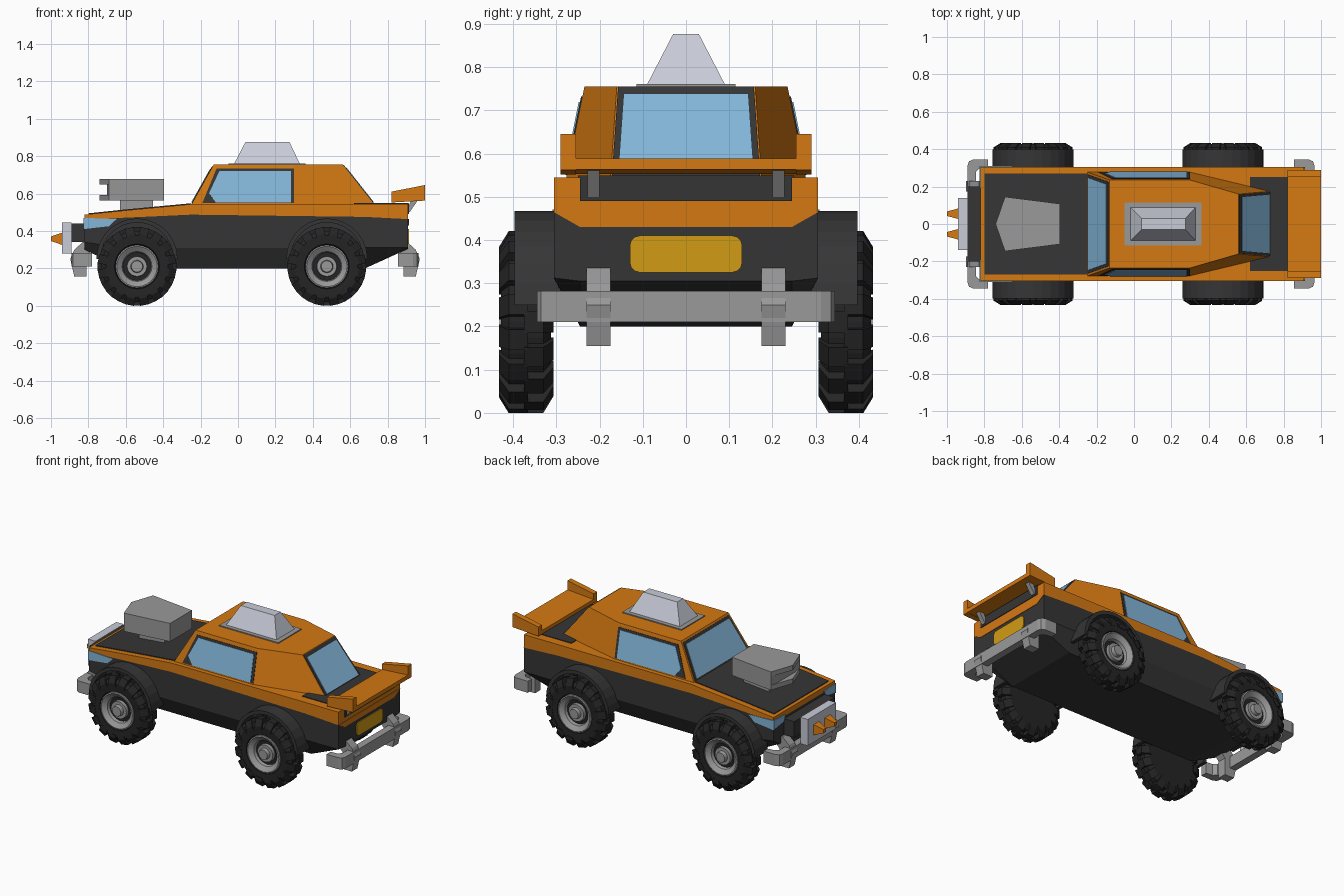
import bpy, bmesh, math
from mathutils import Vector

if "Cube" in bpy.data.objects:
    bpy.data.objects.remove(bpy.data.objects["Cube"])


def material(name, r, g, b):
    m = bpy.data.materials.new(name)
    m.diffuse_color = (r, g, b, 1)
    m.use_nodes = True
    m.node_tree.nodes["Principled BSDF"].inputs["Base Color"].default_value = m.diffuse_color
    return m


ORANGE = material("orange paint", 0.66, 0.19, 0.006)
DARK = material("dark panel", 0.036, 0.036, 0.036)
RUBBER = material("tire rubber", 0.018, 0.018, 0.018)
STEEL = material("grey steel", 0.32, 0.32, 0.32)
LIGHT = material("light metal", 0.58, 0.60, 0.68)
GLASS = material("blue glass", 0.23, 0.47, 0.70)
YELLOW = material("yellow plate", 0.64, 0.33, 0.007)


def finish(name, bm, *mats, smooth=False):
    bmesh.ops.recalc_face_normals(bm, faces=bm.faces)
    me = bpy.data.meshes.new(name)
    bm.to_mesh(me)
    bm.free()
    for m in mats:
        me.materials.append(m)
    ob = bpy.data.objects.new(name, me)
    bpy.context.collection.objects.link(ob)
    if smooth:
        bpy.context.view_layer.objects.active = ob
        ob.select_set(True)
        bpy.ops.object.shade_smooth_by_angle(angle=math.radians(30))
        ob.select_set(False)
    return ob


def add_loft(bm, rings):
    """Skin closed rings of equal length and cap both ends."""
    vs = [[bm.verts.new(p) for p in ring] for ring in rings]
    n = len(vs[0])
    for a, b in zip(vs, vs[1:]):
        for i in range(n):
            bm.faces.new((a[i], a[(i + 1) % n], b[(i + 1) % n], b[i]))
    bm.faces.new(vs[0])
    bm.faces.new(vs[-1])


def loft(name, rings, mat):
    bm = bmesh.new()
    add_loft(bm, rings)
    return finish(name, bm, mat)


def prism(name, pts, vec, mat):
    return loft(name, [pts, [Vector(p) + Vector(vec) for p in pts]], mat)


def box(name, x0, x1, y0, y1, z0, z1, mat):
    return prism(name, [(x0, y0, z0), (x1, y0, z0), (x1, y1, z0), (x0, y1, z0)], (0, 0, z1 - z0), mat)


def slab(name, xy, z0, z1, mat):
    return prism(name, [(x, y, z0) for x, y in xy], (0, 0, z1 - z0), mat)


# Body shell: x, underside, waist, colour split, top
sections = [(-0.82, 0.30, 0.34, 0.455, 0.487), (-0.62, 0.20, 0.31, 0.47, 0.508),
            (-0.25, 0.20, 0.31, 0.487, 0.543), (0.68, 0.20, 0.31, 0.475, 0.545),
            (0.91, 0.305, 0.312, 0.463, 0.545)]
bm = bmesh.new()
shell = []
for x, zb, zm, zs, zt in sections:
    levels = [(0.245, zb), (0.305, zm), (0.305, zs), (0.305, zt)]
    shell.append([[bm.verts.new((x, s * w, z)) for w, z in levels] for s in (-1, 1)])
for a, b in zip(shell, shell[1:]):
    for s in (0, 1):
        for i in range(3):
            f = bm.faces.new((a[s][i], b[s][i], b[s][i + 1], a[s][i + 1]))
            f.material_index = int(i == 2)
    for i in (0, 3):
        f = bm.faces.new((a[0][i], b[0][i], b[1][i], a[1][i]))
        f.material_index = int(i == 3)
for e in (shell[0], shell[-1]):
    for i in range(3):
        f = bm.faces.new((e[0][i], e[1][i], e[1][i + 1], e[0][i + 1]))
        f.material_index = int(i == 2)
finish("body_shell", bm, DARK, ORANGE)

# Painted body panels
prism("hood_panel", [(-0.80, -0.27, 0.489), (-0.62, -0.27, 0.508), (-0.25, -0.27, 0.543),
                     (-0.25, 0.27, 0.543), (-0.62, 0.27, 0.508), (-0.80, 0.27, 0.489)], (0, 0, 0.005), DARK)
box("trunk_panel", 0.62, 0.912, -0.25, 0.25, 0.543, 0.549, DARK)
box("tail_panel", 0.908, 0.914, -0.245, 0.245, 0.49, 0.546, DARK)
prism("tail_trim", [(0.908, -0.245, 0.43), (0.908, 0.245, 0.43), (0.908, 0.305, 0.464),
                    (0.908, -0.305, 0.464)], (0.005, 0, 0), ORANGE)
plate = []
for cy, cz, a0 in ((0.107, 0.387, 0), (-0.107, 0.387, 90), (-0.107, 0.348, 180), (0.107, 0.348, 270)):
    for k in range(4):
        a = math.radians(a0 + 30 * k)
        plate.append((0.908, cy + 0.023 * math.cos(a), cz + 0.023 * math.sin(a)))
prism("rear_plate", plate, (0.007, 0, 0), YELLOW)

# Cabin with tapered rear
base = [(-0.25, 0.278), (0.30, 0.278), (0.73, 0.175)]
roof = [(-0.13, 0.235), (0.30, 0.235), (0.56, 0.16)]


def outline(half, z):
    return [(x, -y, z) for x, y in half] + [(x, y, z) for x, y in reversed(half)]


loft("cabin", [outline(base, 0.54), outline(roof, 0.755)], ORANGE)


# Cabin windows: dark frame plate and glass plate on each face
def end_window(name, x0, w0, x1, w1, side, margins):
    n = Vector((side * 0.21, 0, abs(x1 - x0))).normalized()
    for part, mat, off, (m, lo, hi) in (("frame", DARK, 0.003, margins[0]), ("glass", GLASS, 0.006, margins[1])):
        pts = []
        for t, s in ((lo, -1), (lo, 1), (hi, 1), (hi, -1)):
            w = w0 + (w1 - w0) * t - m
            pts.append(Vector((x0 + (x1 - x0) * t, s * w, 0.54 + 0.215 * t)))
        prism(name + "_" + part, pts, n * off, mat)


end_window("windshield", -0.25, 0.278, -0.13, 0.235, -1, [(0.012, 0.03, 0.95), (0.028, 0.06, 0.88)])
end_window("rear_window", 0.73, 0.175, 0.56, 0.16, 1, [(0.003, 0.03, 0.99), (0.017, 0.05, 0.91)])
for s, side in ((-1, "left"), (1, "right")):
    for part, mat, off, xz in (
            ("frame", DARK, 0.003, [(-0.19, 0.55), (-0.115, 0.732), (0.30, 0.732), (0.30, 0.55)]),
            ("glass", GLASS, 0.006, [(-0.12, 0.552), (-0.155, 0.60), (-0.10, 0.718), (0.283, 0.718), (0.283, 0.552)])):
        pts = [(x, s * (0.278 - (z - 0.54) * 0.2), z) for x, z in xz]
        prism(f"{side}_window_{part}", pts, (0, s * off, off * 0.2), mat)
    # Wrap-around headlights
    prism(f"{side}_headlight_side", [(x, s * 0.303, z) for x, z in
          ((-0.822, 0.47), (-0.65, 0.463), (-0.69, 0.425), (-0.822, 0.41))], (0, s * 0.006, 0), GLASS)
    prism(f"{side}_headlight_front", [(-0.819, s * y, z) for y, z in
          ((0.309, 0.47), (0.19, 0.465), (0.21, 0.425), (0.309, 0.41))], (-0.006, 0, 0), GLASS)

# Roof turret
box("roof_base_plate", -0.05, 0.36, -0.115, 0.115, 0.752, 0.761, STEEL)
loft("roof_turret", [[(-0.02, -0.09, 0.76), (0.33, -0.09, 0.76), (0.33, 0.09, 0.76), (-0.02, 0.09, 0.76)],
                     [(0.04, -0.03, 0.876), (0.275, -0.03, 0.876), (0.275, 0.03, 0.876), (0.04, 0.03, 0.876)]], LIGHT)

# Hood intake with slot at its nose
nose = [(-0.74, 0), (-0.69, -0.145), (-0.395, -0.108), (-0.395, 0.108), (-0.69, 0.145)]
core = [(-0.70, -0.08), (-0.69, -0.145), (-0.395, -0.108), (-0.395, 0.108), (-0.69, 0.145), (-0.70, 0.08)]
slab("intake_lower", nose, 0.563, 0.593, STEEL)
slab("intake_core", core, 0.593, 0.647, STEEL)
slab("intake_upper", nose, 0.647, 0.677, STEEL)
box("intake_stem", -0.63, -0.455, -0.08, 0.08, 0.50, 0.565, STEEL)

# Rear wing
prism("wing_blade", [(0.82, -0.285, 0.553), (1.0, -0.285, 0.563), (1.0, -0.285, 0.588),
                     (0.82, -0.285, 0.575)], (0, 0.57, 0), ORANGE)
for s, side in ((-1, "left"), (1, "right")):
    prism(f"{side}_wing_fin", [(0.82, s * 0.255, 0.552), (1.0, s * 0.255, 0.562), (1.0, s * 0.255, 0.645),
                               (0.82, s * 0.255, 0.61)], (0, s * 0.035, 0), ORANGE)
    prism(f"{side}_wing_strut", [(0.90, s * 0.20, 0.50), (0.918, s * 0.20, 0.50), (0.96, s * 0.20, 0.562),
                                 (0.925, s * 0.20, 0.562)], (0, s * 0.028, 0), STEEL)

# Bumpers with brackets
half_bar = [(0.855, 0.345), (0.935, 0.345), (0.957, 0.335), (0.965, 0.312)]
inner = [(0.92, 0.28), (0.90, 0.30), (0.855, 0.305)]
bar = half_bar + [(x, -y) for x, y in reversed(half_bar)] + [(x, -y) for x, y in reversed(inner)] + inner
for end, fx in (("rear", lambda x: x), ("front", lambda x: 0.075 - x)):
    slab(f"{end}_bumper", [(fx(x), y) for x, y in bar], 0.21, 0.282, STEEL)
    for s, side in ((-1, "left"), (1, "right")):
        prism(f"{end}_{side}_bracket", [(fx(x), s * 0.175, z) for x, z in (
            (0.86, 0.34), (0.905, 0.34), (0.95, 0.30), (0.972, 0.25), (0.95, 0.155),
            (0.885, 0.155), (0.885, 0.26), (0.86, 0.29))], (0, s * 0.055, 0), STEEL)

# Front ram plate with spikes
box("front_grille", -0.89, -0.80, -0.20, 0.20, 0.34, 0.44, DARK)
box("ram_plate", -0.942, -0.89, -0.14, 0.14, 0.28, 0.445, LIGHT)
for s, side in ((-1, "left"), (1, "right")):
    loft(f"{side}_spike", [[(x, s * 0.055 + a * w, 0.358 + b * h) for a, b in ((-1, -1), (1, -1), (1, 1), (-1, 1))]
                           for x, w, h in ((-0.94, 0.028, 0.033), (-1.0, 0.012, 0.012))], ORANGE)


# Wheels and fenders
def lathe(bm, cx, s, profile, n=32):
    rings = [[bm.verts.new((cx + r * math.cos(2 * math.pi * k / n), s * y, 0.21 + r * math.sin(2 * math.pi * k / n)))
              for k in range(n)] for r, y in profile]
    for a, b in zip(rings, rings[1:]):
        for k in range(n):
            bm.faces.new((a[k], a[(k + 1) % n], b[(k + 1) % n], b[k]))
    bm.faces.new(rings[0])
    bm.faces.new(rings[-1])


def wheel(label, cx, s):
    bm = bmesh.new()
    lathe(bm, cx, s, [(0.16, 0.312), (0.19, 0.33), (0.19, 0.41), (0.165, 0.428), (0.12, 0.425), (0.11, 0.39)])
    # staggered tread lugs
    for row, ys in enumerate((((0.15, 0.307), (0.172, 0.307), (0.21, 0.33), (0.21, 0.375), (0.18, 0.375)),
                              ((0.15, 0.432), (0.172, 0.433), (0.21, 0.41), (0.21, 0.365), (0.18, 0.365)))):
        for k in range(16):
            a = 2 * math.pi * (k + 0.5 * row) / 16
            ca, sa = math.cos(a), math.sin(a)
            add_loft(bm, [[(cx + r * ca - t * sa, s * y, 0.21 + r * sa + t * ca) for r, y in ys]
                          for t in (-0.024, 0.024)])
    finish(label + "_tire", bm, RUBBER)
    for part, mat, prof in (("rim", STEEL, [(0.115, 0.39), (0.115, 0.426), (0.108, 0.428), (0.08, 0.408), (0.075, 0.39)]),
                            ("hub", STEEL, [(0.055, 0.385), (0.053, 0.41), (0.034, 0.41), (0.03, 0.432)])):
        bm = bmesh.new()
        lathe(bm, cx, s, prof, 24)
        if part == "rim":
            # open the middle so the dark dish shows
            caps = [f for f in bm.faces if len(f.verts) > 4]
            bmesh.ops.delete(bm, geom=caps, context="FACES_ONLY")
        finish(f"{label}_{part}", bm, mat, smooth=True)


for end, cx in (("front", -0.54), ("rear", 0.475)):
    for s, side in ((-1, "left"), (1, "right")):
        wheel(f"{end}_{side}_wheel", cx, s)
        arc = [math.pi * k / 14 for k in range(15)]
        arch = [(cx + 0.217 * math.cos(a), s * 0.27, 0.25 + 0.217 * math.sin(a)) for a in arc]
        arch += [(cx + 0.195 * math.cos(a), s * 0.27, 0.25 + 0.195 * math.sin(a)) for a in reversed(arc)]
        prism(f"{end}_{side}_fender", arch, (0, s * 0.127, 0), DARK)
